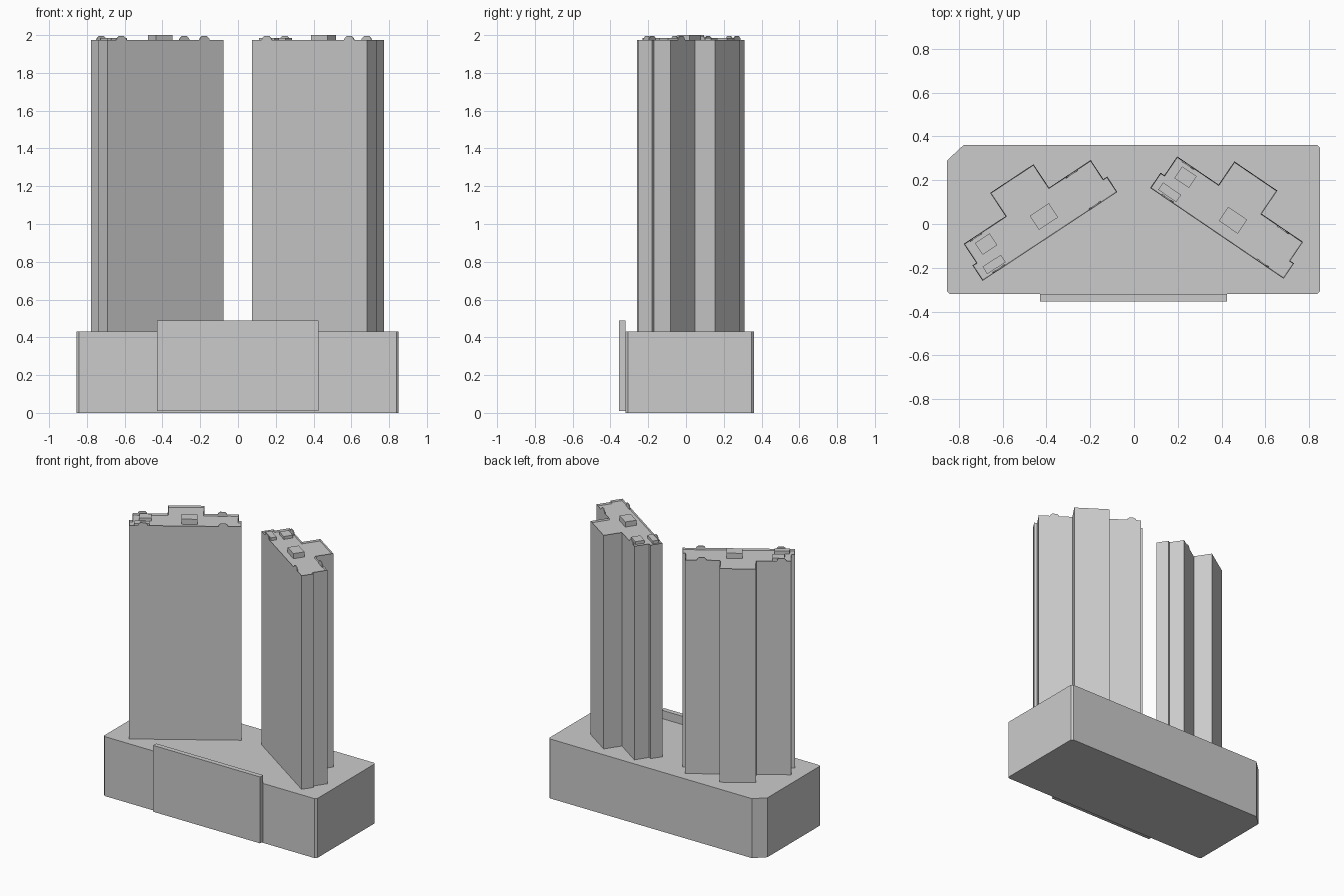
import bpy, bmesh, math
from mathutils import Matrix

if "Cube" in bpy.data.objects:
    bpy.data.objects.remove(bpy.data.objects["Cube"])

PODIUM_TOP, TOWER_TOP, ROOF = 0.43, 1.975, 1.963


def prism(name, outline, z0, z1, matrix=Matrix(), recess=0.0):
    """Extrude an XY outline from z0 to z1, optionally sinking the top inside a thin rim."""
    bm = bmesh.new()
    face = bm.faces.new([bm.verts.new((x, y, z0)) for x, y in outline])
    ext = bmesh.ops.extrude_face_region(bm, geom=[face])["geom"]
    verts = [g for g in ext if isinstance(g, bmesh.types.BMVert)]
    bmesh.ops.translate(bm, verts=verts, vec=(0, 0, z1 - z0))
    bmesh.ops.recalc_face_normals(bm, faces=bm.faces[:])
    if recess:
        top = max(bm.faces, key=lambda f: f.calc_center_median().z)
        bmesh.ops.inset_region(bm, faces=[top], thickness=0.005)
        bmesh.ops.translate(bm, verts=top.verts[:], vec=(0, 0, -recess))
    return finish(name, bm, matrix)


def finish(name, bm, matrix):
    mesh = bpy.data.meshes.new(name)
    bm.to_mesh(mesh)
    bm.free()
    obj = bpy.data.objects.new(name, mesh)
    obj.matrix_world = matrix
    bpy.context.collection.objects.link(obj)
    return obj


def rect(cx, cy, w, d):
    return [(cx - w/2, cy - d/2), (cx + w/2, cy - d/2),
            (cx + w/2, cy + d/2), (cx - w/2, cy + d/2)]


def crest(name, u, n, matrix):
    """Thin upright arched plate on the parapet."""
    r, t, h = 0.032, 0.006, 1.994 - ROOF
    profile = [(-r, 0), (r, 0), (r, 0.012), (r*0.85, h*0.7), (r*0.5, h),
               (-r*0.5, h), (-r*0.85, h*0.7), (-r, 0.012)]
    place = Matrix.Translation((u, n + t/2, ROOF)) @ Matrix.Rotation(math.pi/2, 4, 'X')
    return prism(name, profile, 0, t, matrix @ place)


# Podium with one large and three small cut corners
c = 0.012
prism("podium", [(-0.855 + c, -0.32), (0.85 - c, -0.32), (0.85, -0.32 + c),
                 (0.85, 0.36 - c), (0.85 - c, 0.36), (-0.78, 0.36),
                 (-0.855, 0.29), (-0.855, -0.32 + c)], 0, PODIUM_TOP)

# Raised facade panel on the front
prism("front_panel", rect(-0.0025, -0.3375, 0.855, 0.035), 0.01, 0.49)

# Half of the tower plan, mirrored about its own centre line
half = [(0.369, 0), (0.369, 0.085), (0.348, 0.085), (0.348, 0.189),
        (0.119, 0.189), (0.119, 0.317)]
plan = half + [(-x, y) for x, y in reversed(half)]

for side, x, y, angle in (("left", -0.384, -0.057, 33.4), ("right", 0.379, -0.043, -34.2)):
    m = Matrix.Translation((x, y, 0)) @ Matrix.Rotation(math.radians(angle), 4, 'Z')
    prism(f"{side}_tower", plan, PODIUM_TOP, TOWER_TOP, m, TOWER_TOP - ROOF)

    # Rooftop plant rooms
    prism(f"{side}_lift_house", rect(0.027, 0.091, 0.105, 0.077), ROOF, 2.0, m)
    prism(f"{side}_plant_box", rect(-0.263, 0.132, 0.08, 0.064), ROOF, 1.984, m)
    prism(f"{side}_vent_box", rect(-0.284, 0.034, 0.10, 0.04), ROOF, 1.984, m)

    # Arched crests along the parapet
    for i, (u, n) in enumerate(((-0.285, 0.184), (-0.277, 0.005), (0.24, 0.184), (0.25, 0.005))):
        crest(f"{side}_parapet_crest_{i + 1}", u, n, m)
